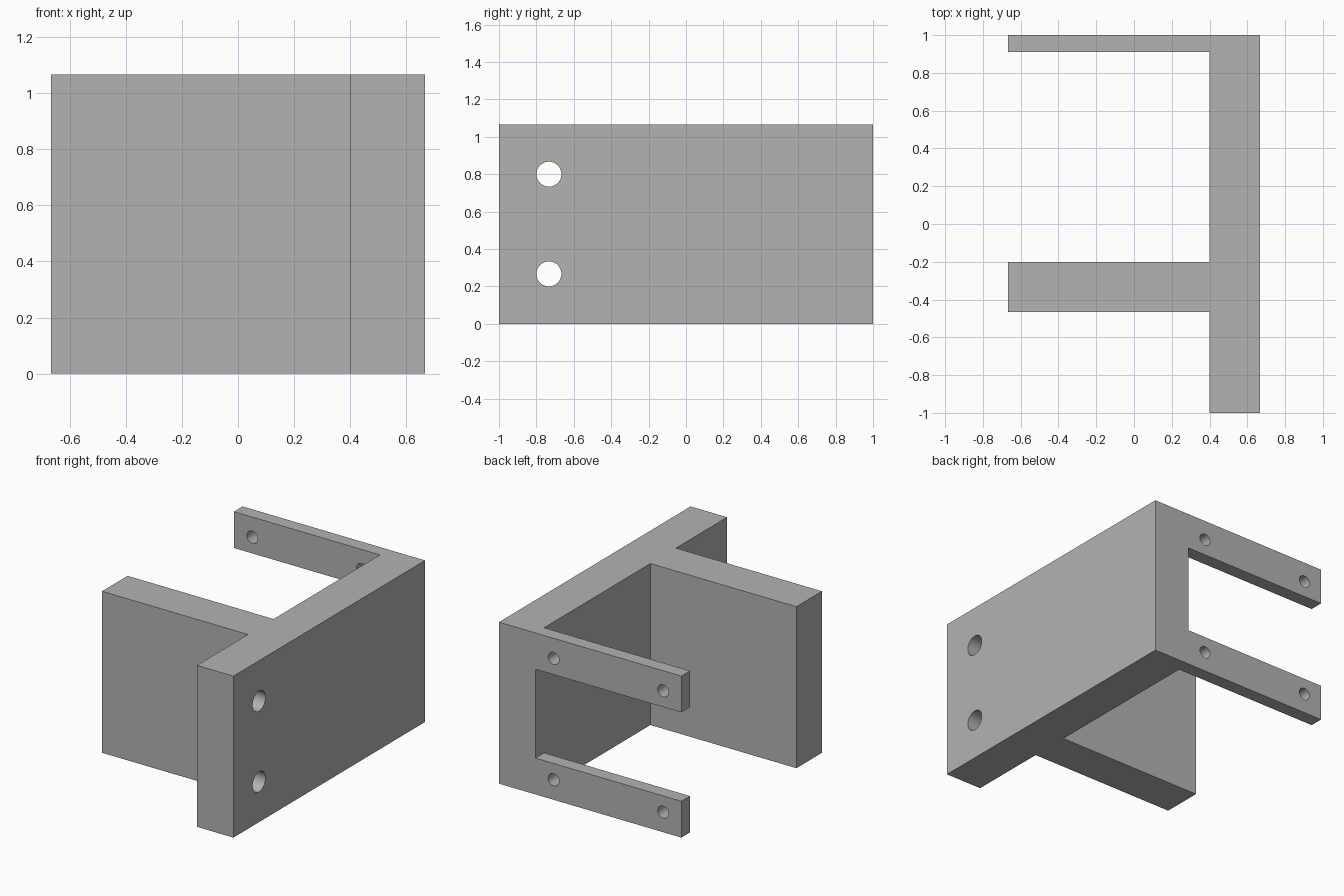
import bpy, bmesh, math
from mathutils import Matrix, Vector

cube = bpy.data.objects.get("Cube")
if cube:
    bpy.data.objects.remove(cube, do_unlink=True)

# Main dimensions
HX, HY, H = 0.6667, 1.0, 1.0667
WALL_X = 0.4
ARM_Y, ARM_H = 0.91, 0.24
SHELF_FRONT, SHELF_BACK = -0.4667, -0.2

grey = bpy.data.materials.new("plain_grey")
grey.use_nodes = True
color = (0.45, 0.45, 0.45, 1)
grey.diffuse_color = color
grey.node_tree.nodes["Principled BSDF"].inputs["Base Color"].default_value = color


def add_object(name, bm):
    bmesh.ops.recalc_face_normals(bm, faces=bm.faces)
    mesh = bpy.data.meshes.new(name)
    bm.to_mesh(mesh)
    bm.free()
    mesh.materials.append(grey)
    obj = bpy.data.objects.new(name, mesh)
    bpy.context.collection.objects.link(obj)
    return obj


def box_cutter(name, low, high):
    low, high = Vector(low), Vector(high)
    bm = bmesh.new()
    bmesh.ops.create_cube(bm, size=1, matrix=Matrix.Translation((low + high) / 2)
                          @ Matrix.Diagonal((high - low).to_4d()))
    return add_object(name, bm)


def hole_cutter(name, center, radius, axis):
    bm = bmesh.new()
    bmesh.ops.create_cone(bm, cap_ends=True, segments=48, radius1=radius, radius2=radius,
                          depth=0.5, matrix=Matrix.Translation(center)
                          @ Matrix.Rotation(math.pi / 2, 4, axis))
    return add_object(name, bm)


# Bracket body: plan outline of wall, shelf and arm, extruded upward
outline = [(HX, -HY), (HX, HY), (-HX, HY), (-HX, ARM_Y), (WALL_X, ARM_Y),
           (WALL_X, SHELF_BACK), (-HX, SHELF_BACK), (-HX, SHELF_FRONT),
           (WALL_X, SHELF_FRONT), (WALL_X, -HY)]
bm = bmesh.new()
base = bm.faces.new([bm.verts.new((x, y, 0)) for x, y in outline])
top = bmesh.ops.extrude_face_region(bm, geom=[base])["geom"]
bmesh.ops.translate(bm, vec=(0, 0, H),
                    verts=[v for v in top if isinstance(v, bmesh.types.BMVert)])
bracket = add_object("bracket", bm)

# Opening that splits the back flange into two arms
cutters = [box_cutter("arm_gap", (-HX - 0.1, ARM_Y - 0.1, ARM_H),
                      (WALL_X, HY + 0.1, H - ARM_H))]

# Mounting holes through the wall
for z in (H / 4, H * 3 / 4):
    cutters.append(hole_cutter("wall_hole", (0.533, -0.733, z), 0.0667, "Y"))

# Small holes near both ends of each arm
for x in (-0.533, 0.267):
    for z in (0.133, H - 0.133):
        cutters.append(hole_cutter("arm_hole", (x, 0.955, z), 0.04, "X"))

# Cut the body, then discard the cutters
for cutter in cutters:
    cutter.hide_render = True
    mod = bracket.modifiers.new(cutter.name, "BOOLEAN")
    mod.operation = "DIFFERENCE"
    mod.solver = "EXACT"
    mod.object = cutter
graph = bpy.context.evaluated_depsgraph_get()
result = bpy.data.meshes.new_from_object(bracket.evaluated_get(graph))
bracket.modifiers.clear()
bracket.data = result
for cutter in cutters:
    bpy.data.objects.remove(cutter, do_unlink=True)

# Smooth hole walls, sharp edges elsewhere
bpy.ops.object.select_all(action="DESELECT")
bracket.select_set(True)
bpy.context.view_layer.objects.active = bracket
bpy.ops.object.shade_smooth_by_angle(angle=math.radians(30))
